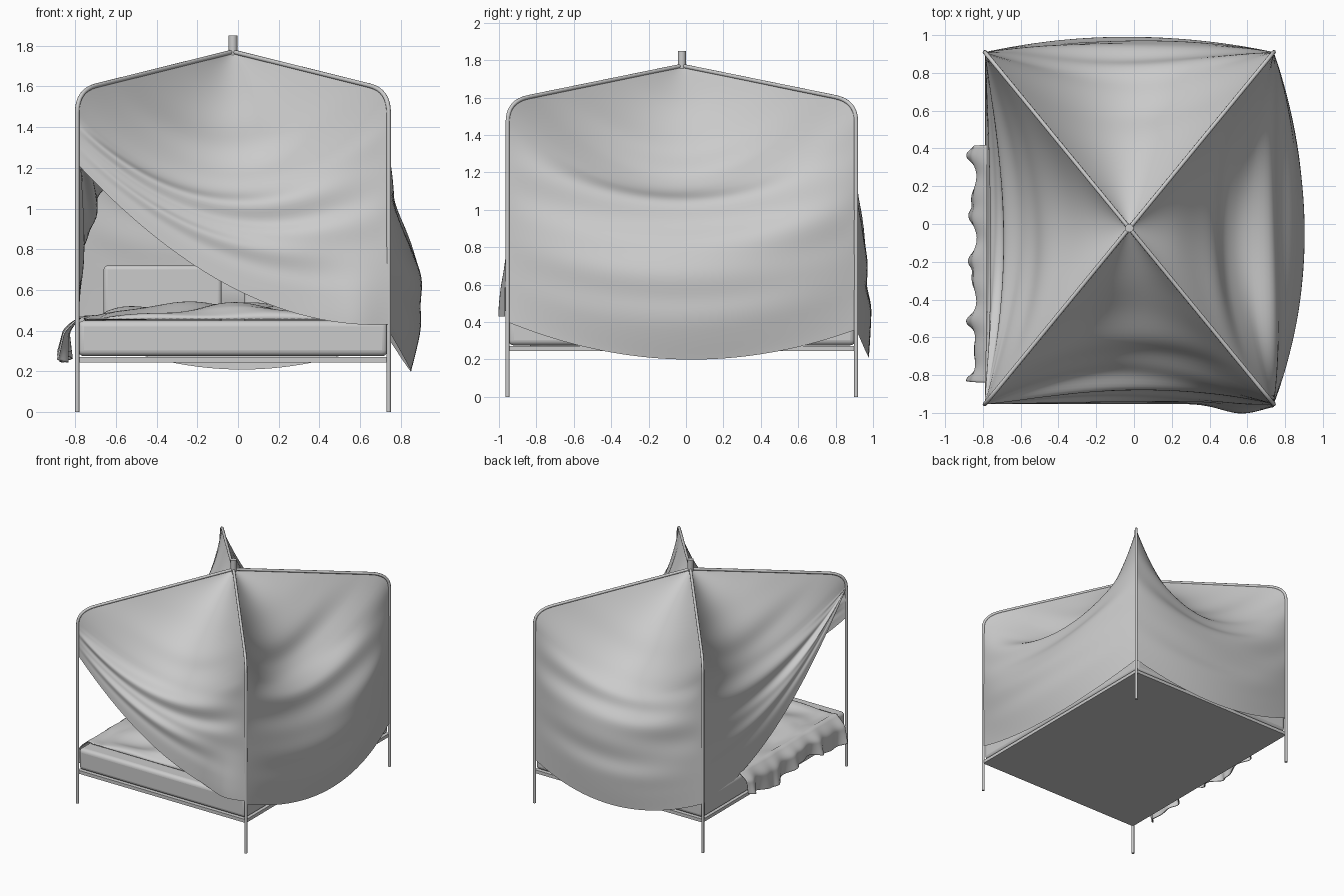
import bpy, math, random
from mathutils import Vector

if "Cube" in bpy.data.objects:
    bpy.data.objects.remove(bpy.data.objects["Cube"])

random.seed(4)
CX, CY, HX, HY = -0.025, -0.022, 0.765, 0.932   # frame centre and half spans
APEX, R = 1.77, 0.011


def mesh_obj(name, verts, faces, smooth=True):
    me = bpy.data.meshes.new(name)
    me.from_pydata(verts, [], faces)
    me.update()
    ob = bpy.data.objects.new(name, me)
    bpy.context.collection.objects.link(ob)
    if smooth:
        me.polygons.foreach_set("use_smooth", [True] * len(me.polygons))
    return ob


def grid(name, fn, nu, nv):
    verts = [fn(i / nu, j / nv) for j in range(nv + 1) for i in range(nu + 1)]
    w = nu + 1
    faces = [(j * w + i, j * w + i + 1, (j + 1) * w + i + 1, (j + 1) * w + i)
             for j in range(nv) for i in range(nu)]
    return mesh_obj(name, verts, faces)


def box(name, lo, hi, bevel=0.0, seg=4):
    bpy.ops.mesh.primitive_cube_add(size=1, location=[(a + b) / 2 for a, b in zip(lo, hi)])
    ob = bpy.context.object
    ob.name = name
    ob.scale = [b - a for a, b in zip(lo, hi)]
    bpy.ops.object.transform_apply(location=False, rotation=False, scale=True)
    if bevel:
        m = ob.modifiers.new("bevel", 'BEVEL')
        m.width, m.segments = bevel, seg
        bpy.ops.object.shade_smooth_by_angle(angle=math.radians(40))
    return ob


def spline(pts, t):
    """Catmull-Rom through evenly spaced 2D keys"""
    n = len(pts) - 1
    i = min(int(t * n), n - 1)
    f = t * n - i
    p = [Vector(pts[max(0, min(n, k))]) for k in (i - 1, i, i + 1, i + 2)]
    return 0.5 * (2 * p[1] + (p[2] - p[0]) * f + (2 * p[0] - 5 * p[1] + 4 * p[2] - p[3]) * f * f
                  + (3 * p[1] - p[0] - 3 * p[2] + p[3]) * f ** 3)


def bend(f):
    """Rounded corner from post to rafter, as (fraction of half span, z)"""
    a, b, c = Vector((1, 1.47)), Vector((1, 1.58)), Vector((0.88, 1.603))
    return a * (1 - f) ** 2 + b * 2 * f * (1 - f) + c * f * f


# Four posts, each bending into a rafter that meets the apex
for sx, sy, nm in ((-1, -1, "front_left"), (1, -1, "front_right"),
                   (-1, 1, "back_left"), (1, 1, "back_right")):
    path = [(1, 0)] + [tuple(bend(k / 8)) for k in range(9)] + [(0, APEX)]
    cu = bpy.data.curves.new(nm + "_post", 'CURVE')
    cu.dimensions = '3D'
    cu.bevel_depth, cu.bevel_resolution, cu.use_fill_caps = R, 3, True
    sp = cu.splines.new('POLY')
    sp.points.add(len(path) - 1)
    for p, (f, z) in zip(sp.points, path):
        p.co = (CX + sx * HX * f, CY + sy * HY * f, z, 1)
    ob = bpy.data.objects.new(nm + "_post", cu)
    bpy.context.collection.objects.link(ob)

# Cap where the rafters meet
bpy.ops.mesh.primitive_cylinder_add(vertices=24, radius=0.022, depth=0.095, location=(CX, CY, 1.8025))
bpy.context.object.name = "apex_cap"
bpy.ops.object.shade_smooth_by_angle()

# Platform with rails, mattress and headrest cushions
box("bed_platform", (CX - HX, CY - HY, 0.245), (CX + HX, CY + HY, 0.272))
box("mattress", (CX - HX + .004, CY - HY + .004, 0.275), (CX + HX - .004, CY + HY - .004, 0.45), 0.03)
for nm, x in (("left", -0.66), ("right", 0.03)):
    box(nm + "_back_cushion", (x, 0.80, 0.44), (x + 0.58, 0.88, 0.72), 0.02)


def edge(t, hem):
    """Canopy edge: along the rafter, round the bend, down the post"""
    if t < 0.36:
        k = t / 0.36
        return 0.88 * k, APEX + (1.603 - APEX) * k
    if t < 0.42:
        return tuple(bend(1 - (t - 0.36) / 0.06))
    k = (t - 0.42) / 0.58
    return 1, 1.47 + (hem - 1.47) * k


def panel(name, angle, half_d, half_w, hem_l, hem_r, mid, ripple, phase, corner=0.0):
    """Sagging cloth between two rafters; mid is its centre profile (outward, z)"""
    ca, sa = round(math.cos(angle)), round(math.sin(angle))

    def fn(a, t):
        u = 2 * a - 1
        fl, zl = edge(t, hem_l)
        fr, zr = edge(t, hem_r)
        m = spline(mid, t)
        s = 1 - abs(u) ** 2
        d0, z0 = fl * half_d, zl + (zr - zl) * a
        d = d0 + (m.x - d0) * s
        z = z0 + (m.y - (zl + zr) / 2) * s
        # swag folds that gather towards the posts
        env = math.sin(math.pi * min(1, max(0, (t - 0.12) / 0.8))) ** 1.2 * s ** 0.7
        w = ripple * env * math.sin(2 * math.pi * (4.2 * t + phase + 0.22 * u))
        w += 0.4 * ripple * env * math.sin(2 * math.pi * (8 * t - 0.5 * u * u + phase))
        d += w
        z += 0.5 * w
        d += corner * math.exp(-((u - 0.78) / 0.2) ** 2 - ((t - 1) / 0.2) ** 2)
        lat = u * fl * half_w
        return (CX + ca * d - sa * lat, CY + sa * d + ca * lat, z)
    grid(name, fn, 56, 72)


# Canopy cloth on the four sides
panel("front_canopy_cloth", -math.pi / 2, HY, HX, 1.22, 0.43,
      [(0, 1.77), (.3, 1.54), (.58, 1.29), (.76, 1.11), (.86, .97), (.90, .86), (.92, .74), (.93, .61)],
      0.016, 0.1, 0.05)
panel("right_canopy_cloth", 0, HX, HY, 0.40, 0.36,
      [(0, 1.77), (.25, 1.56), (.44, 1.32), (.56, 1.13), (.76, 1.02), (.87, .82), (.925, .6), (.92, .4), (.875, .2)],
      0.014, 0.35)
panel("back_canopy_cloth", math.pi / 2, HY, HX, 0.36, 0.40,
      [(0, 1.77), (.3, 1.55), (.56, 1.32), (.75, 1.13), (.9, 1.0), (.97, .82), (1.0, .6), (1.01, .4), (1.0, .21)],
      0.014, 0.6)
panel("left_canopy_cloth", math.pi, HX, HY, 0.40, 1.46,
      [(0, 1.77), (.25, 1.56), (.46, 1.33), (.59, 1.14), (.68, .98), (.72, .87), (.74, .76), (.755, .64)],
      0.014, 0.2)


# Rumpled blanket, spread on the mattress and hanging in pleats on the left
def blanket(a, b):
    y = -0.84 + 1.26 * b
    pleat = math.sin(21 * y) * 0.6 + math.sin(37 * y + 1.3) * 0.4
    if a < 0.62:                                     # lying part
        k = a / 0.62
        x = 0.52 - 1.27 * k + 0.05 * math.sin(5 * y) * (1 - k)
        puff = math.sin(math.pi * min(1, k * 1.05 + .02)) ** 0.5
        z = 0.458 + puff * (0.045 + 0.018 * math.sin(9 * x + 7 * y) + 0.012 * math.sin(17 * y - 8 * x))
        z += 0.02 * math.exp(-((x + 0.5) / 0.25) ** 2) * math.sin(11 * y)
        edge_k = min(1, b / 0.06, (1 - b) / 0.06)
        return (x + 0.01 * pleat * k, y, 0.455 + (z - 0.455) * edge_k ** 0.5)
    k = (a - 0.62) / 0.38                            # hanging part
    drop = 0.2 + 0.035 * math.sin(8 * y + 1)
    x = -0.75 - 0.085 * math.sin(min(1, k * 2.2) * math.pi / 2) - k * (0.012 + 0.036 * pleat)
    z = 0.462 - drop * max(0, k - 0.08) ** 0.9
    return (x, y + 0.02 * k * math.cos(21 * y), z)


ob = grid("blanket", blanket, 60, 110)
m = ob.modifiers.new("thickness", 'SOLIDIFY')
m.thickness = 0.008
